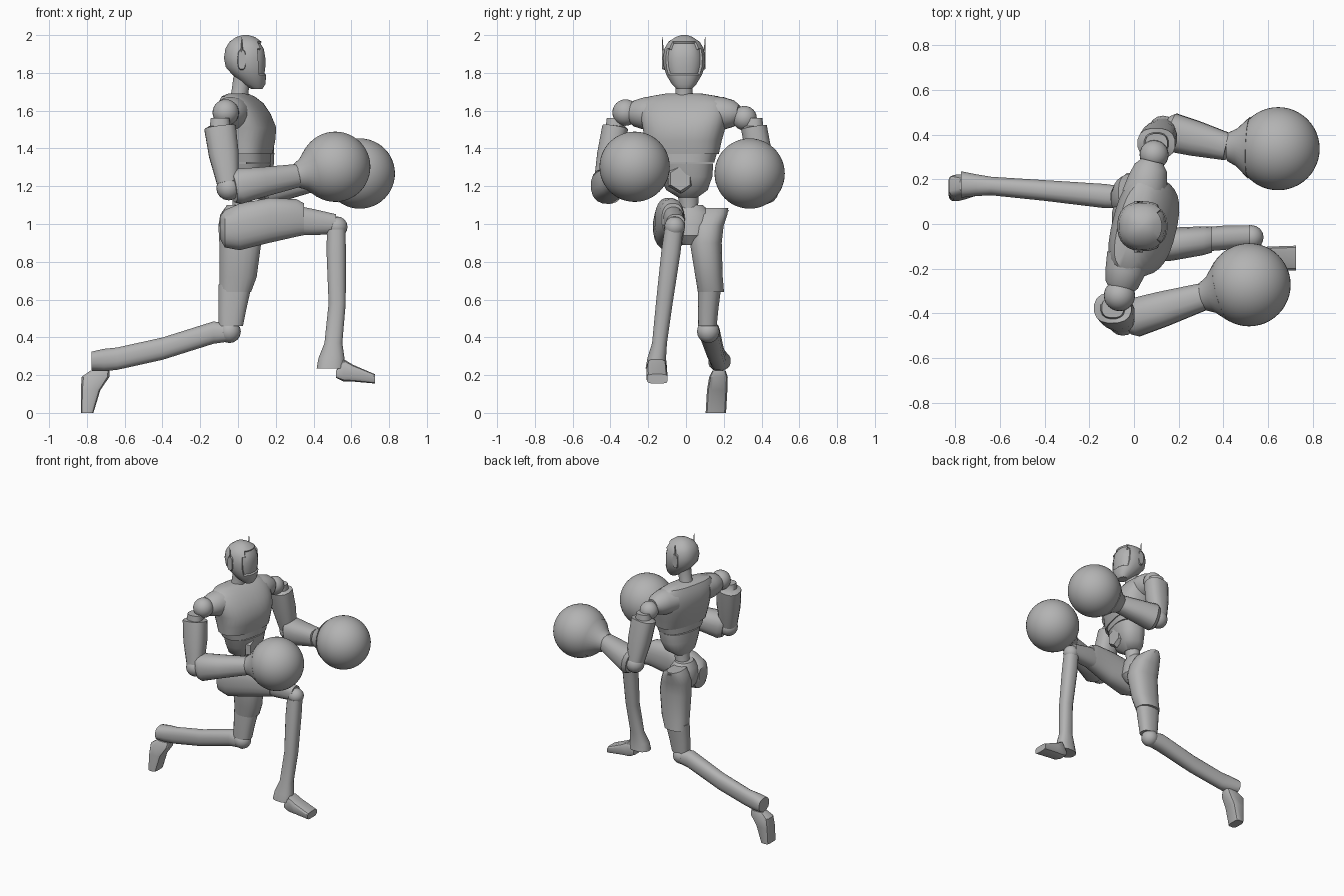
import bpy
import bmesh
import math
from mathutils import Vector

default_cube = bpy.data.objects.get("Cube")
if default_cube:
    bpy.data.objects.remove(default_cube)

# Single plain grey material
GREY = (0.45, 0.45, 0.45, 1.0)
grey = bpy.data.materials.new("plain grey")
grey.use_nodes = True
grey.diffuse_color = GREY
grey.node_tree.nodes["Principled BSDF"].inputs["Base Color"].default_value = GREY

UP = Vector((0, 0, 1))
ACROSS = Vector((0, 1, 0))
FORWARD = Vector((1, 0, 0))
TWIST = Vector((0.24, 0.97, 0)).normalized()   # shoulder line of the turned torso


def finish(bm, name, angle=35):
    """Turn a bmesh into a shaded object."""
    bmesh.ops.recalc_face_normals(bm, faces=bm.faces)
    mesh = bpy.data.meshes.new(name)
    bm.to_mesh(mesh)
    bm.free()
    mesh.materials.append(grey)
    obj = bpy.data.objects.new(name, mesh)
    bpy.context.collection.objects.link(obj)
    bpy.ops.object.select_all(action="DESELECT")
    obj.select_set(True)
    bpy.context.view_layer.objects.active = obj
    bpy.ops.object.shade_smooth_by_angle(angle=math.radians(angle))
    return obj


def loft_mesh(stations, side, normal=None, sides=20, power=2.0):
    """Skin superellipse rings; a station is x, y, z, half width along side, half depth."""
    bm = bmesh.new()
    centres = [Vector(s[:3]) for s in stations]
    last = len(centres) - 1
    rings = []
    for i, (centre, station) in enumerate(zip(centres, stations)):
        along = normal or centres[min(i + 1, last)] - centres[max(i - 1, 0)]
        along = along.normalized()
        u = (side - along * side.dot(along)).normalized()
        v = along.cross(u)
        ring = []
        for k in range(sides):
            a = math.tau * (k + 0.5) / sides
            c, s = math.cos(a), math.sin(a)
            c = math.copysign(abs(c) ** (2 / power), c)
            s = math.copysign(abs(s) ** (2 / power), s)
            ring.append(bm.verts.new(centre + u * c * station[3] + v * s * station[4]))
        rings.append(ring)
    for low, high in zip(rings, rings[1:]):
        for k in range(sides):
            j = (k + 1) % sides
            bm.faces.new((low[k], low[j], high[j], high[k]))
    bm.faces.new(rings[0])
    bm.faces.new(rings[-1])
    bmesh.ops.recalc_face_normals(bm, faces=bm.faces)
    return bm


def loft(name, stations, side, normal=None, sides=20, power=2.0):
    return finish(loft_mesh(stations, side, normal, sides, power), name)


def ball(name, centre, radius, segments=24):
    bm = bmesh.new()
    bmesh.ops.create_uvsphere(bm, u_segments=segments, v_segments=segments // 2, radius=radius)
    bmesh.ops.translate(bm, verts=bm.verts, vec=Vector(centre))
    return finish(bm, name)


# Head with a recessed visor
head = loft_mesh([
    (.10, -.01, 1.715, .04, .03), (.085, -.01, 1.74, .065, .06), (.06, -.01, 1.79, .095, .09),
    (.045, -.01, 1.83, .108, .11), (.04, -.01, 1.88, .112, .115), (.04, -.01, 1.93, .104, .107),
    (.04, -.01, 1.965, .083, .085), (.04, -.01, 1.99, .045, .05), (.04, -.01, 2.0, .015, .015),
], ACROSS, UP, sides=28, power=2.3)
visor = [f for f in head.faces
         if f.normal.x > 0.55 and 1.80 < f.calc_center_median().z < 1.95]
bmesh.ops.inset_region(head, faces=visor, thickness=0.006, depth=-0.01)
finish(head, "head")
loft("neck", [(.0, -.01, 1.64, .06, .06), (.01, -.01, 1.7, .045, .045),
              (.025, -.01, 1.78, .05, .05)], ACROSS, UP)

# Ear pods and antennae
for label, sign in (("left", 1), ("right", -1)):
    y = -.012 + sign * .102
    loft(label + "_ear_pod", [(.02, y, 1.87, .022, .055), (.02, y + sign * .013, 1.87, .02, .05)],
         FORWARD, ACROSS, sides=16, power=3)
    loft(label + "_antenna", [(.02, y + sign * .008, 1.9, .008, .006),
                              (.02, y + sign * .012, 1.99, .002, .002)], FORWARD, UP, sides=8)

# Torso: chest shell, waist band, abdomen, buckle and spine
loft("chest", [
    (.06, -.02, 1.37, .195, .11), (.055, -.015, 1.44, .205, .13), (.05, -.01, 1.51, .22, .14),
    (.03, -.01, 1.58, .235, .128), (.015, -.01, 1.64, .23, .1), (0, -.01, 1.675, .19, .07),
    (0, -.01, 1.69, .1, .045),
], TWIST, UP, sides=28, power=2.6)
loft("waist_band", [(.06, -.015, 1.325, .165, .105), (.06, -.015, 1.375, .18, .105)],
     TWIST, UP, sides=28, power=2.6)
loft("abdomen", [(.03, .01, 1.14, .05, .05), (.045, .005, 1.18, .11, .085),
                 (.055, 0, 1.25, .14, .1), (.06, -.01, 1.32, .155, .108)],
     TWIST, UP, sides=24, power=2.4)
loft("buckle", [(.13, -.03, 1.24, .075, .08), (.16, -.03, 1.24, .06, .065)],
     ACROSS, FORWARD, sides=6)
loft("spine", [(.01, .02, 1.0, .055, .06), (.02, .015, 1.1, .05, .05),
               (.03, .01, 1.18, .06, .055)], ACROSS, UP)
loft("pelvis", [(.01, .03, .89, .05, .06), (.01, .03, .94, .1, .1), (0, .03, 1.0, .13, .1),
                (0, .025, 1.06, .11, .085), (0, .02, 1.1, .07, .06)], ACROSS, UP)

# Shoulder caps and joints
for label, sign in (("left", 1), ("right", -1)):
    middle = Vector((.01, -.01, 1.585))
    cap = []
    for reach, height, depth in ((.14, .09, .1), (.21, .088, .09), (.27, .07, .075), (.3, .045, .05)):
        cap.append((*(middle + TWIST * sign * reach), height, depth))
    loft(label + "_shoulder_cap", cap, UP, TWIST * sign)
ball("left_shoulder_joint", (.09, .31, 1.56), .065)
ball("right_shoulder_joint", (-.065, -.32, 1.59), .07)

# Arms: each has a hollow-topped sleeve, elbow, forearm and round glove
arms = {
    "left": dict(top=(.1, .36, 1.51), elbow=(.13, .42, 1.19),
                 wrist=(.42, .345, 1.24), glove=(.645, .337, 1.267)),
    "right": dict(top=(-.095, -.375, 1.51), elbow=(-.05, -.435, 1.19),
                  wrist=(.31, -.325, 1.255), glove=(.515, -.272, 1.303)),
}
for label, arm in arms.items():
    top, elbow, wrist, glove = (Vector(arm[k]) for k in ("top", "elbow", "wrist", "glove"))
    loft(label + "_upper_arm", [
        (*(top + UP * .05), .05, .045), (*(top + UP * .01), .055, .05),
        (*top, .085, .07), (*top.lerp(elbow, .45), .08, .07),
        (*top.lerp(elbow, .92), .058, .058)], FORWARD, sides=16, power=2.5)
    ball(label + "_elbow", elbow, .065, 16)
    loft(label + "_forearm", [
        (*elbow.lerp(wrist, .06), .07, .08), (*elbow.lerp(wrist, .14), .088, .095),
        (*elbow.lerp(wrist, .5), .08, .08), (*wrist, .062, .063)],
        ACROSS, sides=16, power=2.4)
    loft(label + "_glove_cuff", [
        (*wrist, .064, .064), (*wrist.lerp(glove, .18), .085, .085),
        (*wrist.lerp(glove, .42), .138, .138)], ACROSS, sides=32)
    ball(label + "_glove", glove, .186, 48)

# Forward right leg
loft("right_thigh", [
    (-.095, -.07, .98, .05, .06), (-.07, -.075, .975, .08, .1), (.01, -.085, .985, .09, .125),
    (.17, -.09, 1.02, .075, .12), (.31, -.075, 1.032, .065, .1), (.35, -.07, 1.025, .058, .085),
], ACROSS, FORWARD, power=2.4)
loft("right_knee_sleeve", [(.3, -.07, 1.02, .055, .08), (.4, -.062, 1.01, .055, .07),
                           (.52, -.055, 1.0, .05, .052)], ACROSS, FORWARD, power=2.4)
ball("right_knee", (.525, -.06, .985), .055, 16)
loft("right_shin", [
    (.52, -.065, .97, .05, .05), (.52, -.08, .85, .052, .052), (.525, -.115, .58, .045, .046),
    (.505, -.14, .37, .04, .048), (.495, -.155, .29, .05, .07), (.49, -.157, .235, .058, .075),
], ACROSS, UP, sides=16, power=2.4)
loft("right_foot", [
    (.52, -.155, .205, .04, .02), (.56, -.155, .225, .052, .06), (.61, -.155, .21, .055, .045),
    (.725, -.152, .18, .056, .025)], ACROSS, FORWARD, sides=12, power=4)

# Trailing left leg
loft("left_thigh", [
    (-.02, .14, 1.085, .085, .05), (-.01, .135, 1.05, .085, .085), (.0, .115, .99, .085, .105),
    (.012, .105, .9, .085, .112), (0, .122, .72, .073, .1), (-.015, .132, .64, .07, .085),
], ACROSS, UP, power=2.4)
loft("left_hip_flare", [(0, .13, .99, .06, .08), (-.01, .15, 1.05, .07, .06),
                        (-.02, .175, 1.075, .055, .04)], ACROSS, UP, sides=10)
loft("left_knee_sleeve", [(-.015, .127, .68, .062, .09), (-.03, .117, .55, .055, .075),
                          (-.038, .113, .46, .05, .065)], ACROSS, UP, power=2.4)
ball("left_knee", (-.045, .118, .43), .06, 16)
loft("left_shin", [
    (-.06, .12, .425, .05, .05), (-.13, .125, .425, .055, .06), (-.4, .15, .34, .047, .06),
    (-.64, .17, .287, .042, .06), (-.71, .174, .28, .05, .06), (-.775, .177, .275, .06, .05),
], ACROSS, FORWARD, sides=16, power=2.4)
loft("left_foot", [
    (-.73, .175, .225, .035, .05), (-.755, .172, .19, .05, .075), (-.78, .165, .12, .055, .052),
    (-.798, .158, 0, .055, .033)], ACROSS, UP, sides=12, power=4)
